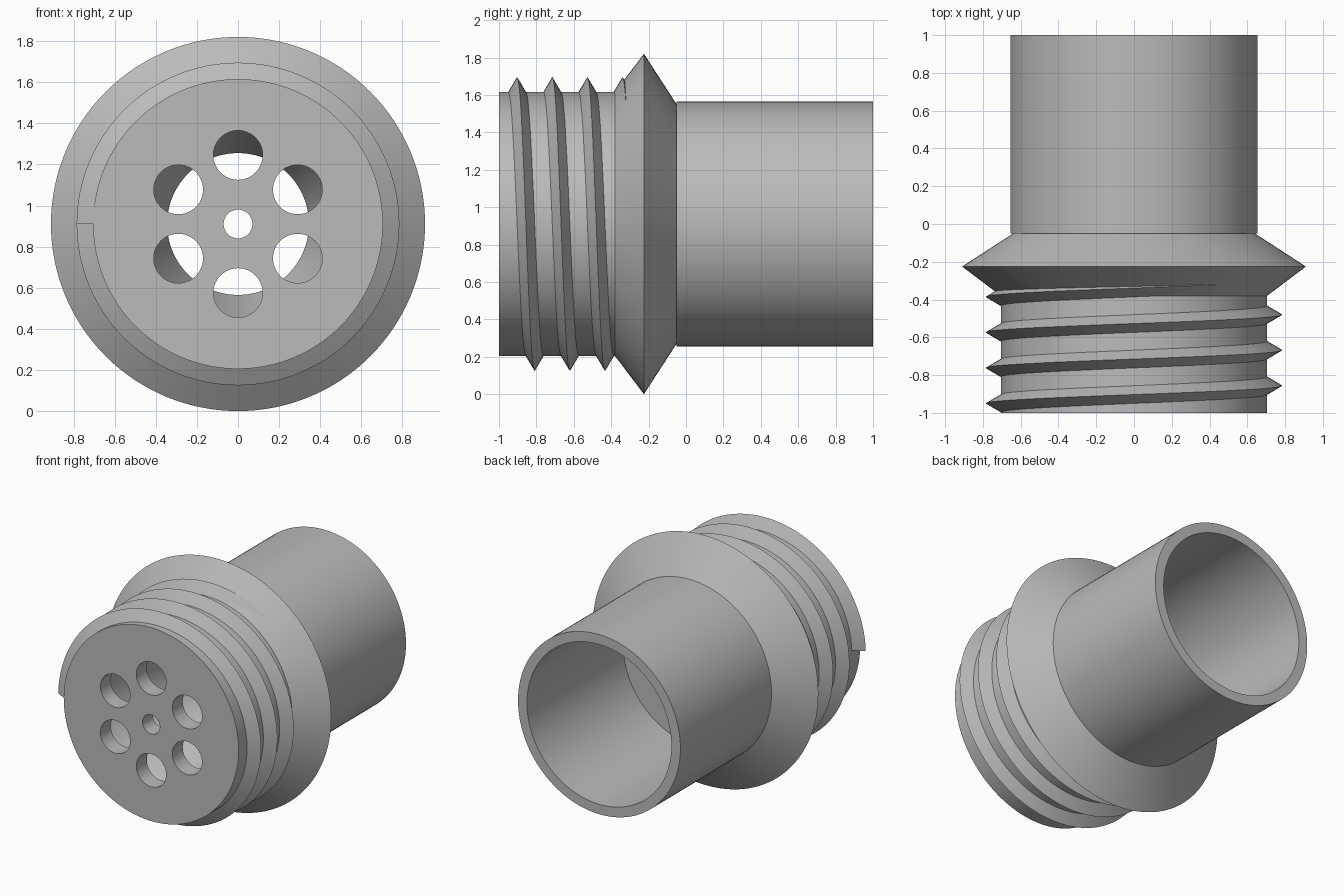
import bpy, bmesh, math
from mathutils import Matrix, Vector

AXIS_Z = 0.91      # height of the fitting's centre line

if "Cube" in bpy.data.objects:
    bpy.data.objects.remove(bpy.data.objects["Cube"])

grey = bpy.data.materials.new("plain_grey")
grey.use_nodes = True
grey.diffuse_color = (0.5, 0.5, 0.5, 1)
grey.node_tree.nodes["Principled BSDF"].inputs["Base Color"].default_value = (0.5, 0.5, 0.5, 1)


def make_object(name, bm):
    bmesh.ops.recalc_face_normals(bm, faces=bm.faces)
    mesh = bpy.data.meshes.new(name)
    bm.to_mesh(mesh)
    bm.free()
    mesh.materials.append(grey)
    obj = bpy.data.objects.new(name, mesh)
    bpy.context.collection.objects.link(obj)
    return obj


def select_only(obj):
    bpy.ops.object.select_all(action='DESELECT')
    obj.select_set(True)
    bpy.context.view_layer.objects.active = obj


def ring_point(radius, y, angle):
    return Vector((radius * math.cos(angle), y, AXIS_Z + radius * math.sin(angle)))


def lathe(name, profile, steps=128):
    """Turn a closed (radius, y) profile around the centre line."""
    bm = bmesh.new()
    verts = [bm.verts.new(ring_point(r, y, 0)) for r, y in profile]
    edges = [bm.edges.new((a, b)) for a, b in zip(verts, verts[1:])]
    bmesh.ops.spin(bm, geom=verts + edges, cent=(0, 0, AXIS_Z), axis=(0, 1, 0),
                   angle=math.tau, steps=steps, use_merge=False)
    bmesh.ops.remove_doubles(bm, verts=bm.verts, dist=0.0001)
    return make_object(name, bm)


# Housing: perforated front plate, threaded barrel, flange, tube and tapered bore
housing = lathe("housing", [
    (0, -1), (0.705, -1), (0.705, -0.38), (0.91, -0.225), (0.64, -0.05),
    (0.655, -0.05), (0.655, 1), (0.583, 1), (0.583, -0.11),
    (0.345, -0.11), (0.6, -0.88), (0, -0.88)])

# Holes in the front plate: one in the centre and six around it
bm = bmesh.new()
holes = [(0.0, 0.0, 0.07)] + [(0.335, math.radians(90 + 60 * i), 0.12) for i in range(6)]
for distance, angle, radius in holes:
    place = Matrix.Translation(ring_point(distance, -0.95, angle)) @ Matrix.Rotation(math.pi / 2, 4, 'X')
    bmesh.ops.create_cone(bm, cap_ends=True, segments=48, radius1=radius,
                          radius2=radius, depth=0.24, matrix=place)
cutter = make_object("hole_cutter", bm)
cutter.hide_render = True
cut = housing.modifiers.new("holes", 'BOOLEAN')
cut.operation = 'DIFFERENCE'
cut.solver = 'EXACT'
cut.object = cutter
select_only(housing)
bpy.ops.object.modifier_apply(modifier=cut.name)
bpy.data.objects.remove(cutter)

# Screw thread: triangular section swept along a helix that runs into the flange
PITCH, TURNS, STEPS = 0.188, 3.4, 96
bm = bmesh.new()
previous = None
for i in range(int(TURNS * STEPS) + 1):
    turn = i / STEPS
    angle = math.pi - turn * math.tau
    y = -0.95 + PITCH * turn
    section = [bm.verts.new(ring_point(r, y + dy, angle))
               for r, dy in ((0.7, -0.05), (0.785, 0), (0.7, 0.05))]
    if previous:
        for j in range(3):
            k = (j + 1) % 3
            bm.faces.new((previous[j], previous[k], section[k], section[j]))
    else:
        bm.faces.new(section)
    previous = section
bm.faces.new(previous)
thread = make_object("screw_thread", bm)

for part in (housing, thread):
    select_only(part)
    bpy.ops.object.shade_smooth_by_angle(angle=math.radians(25))
